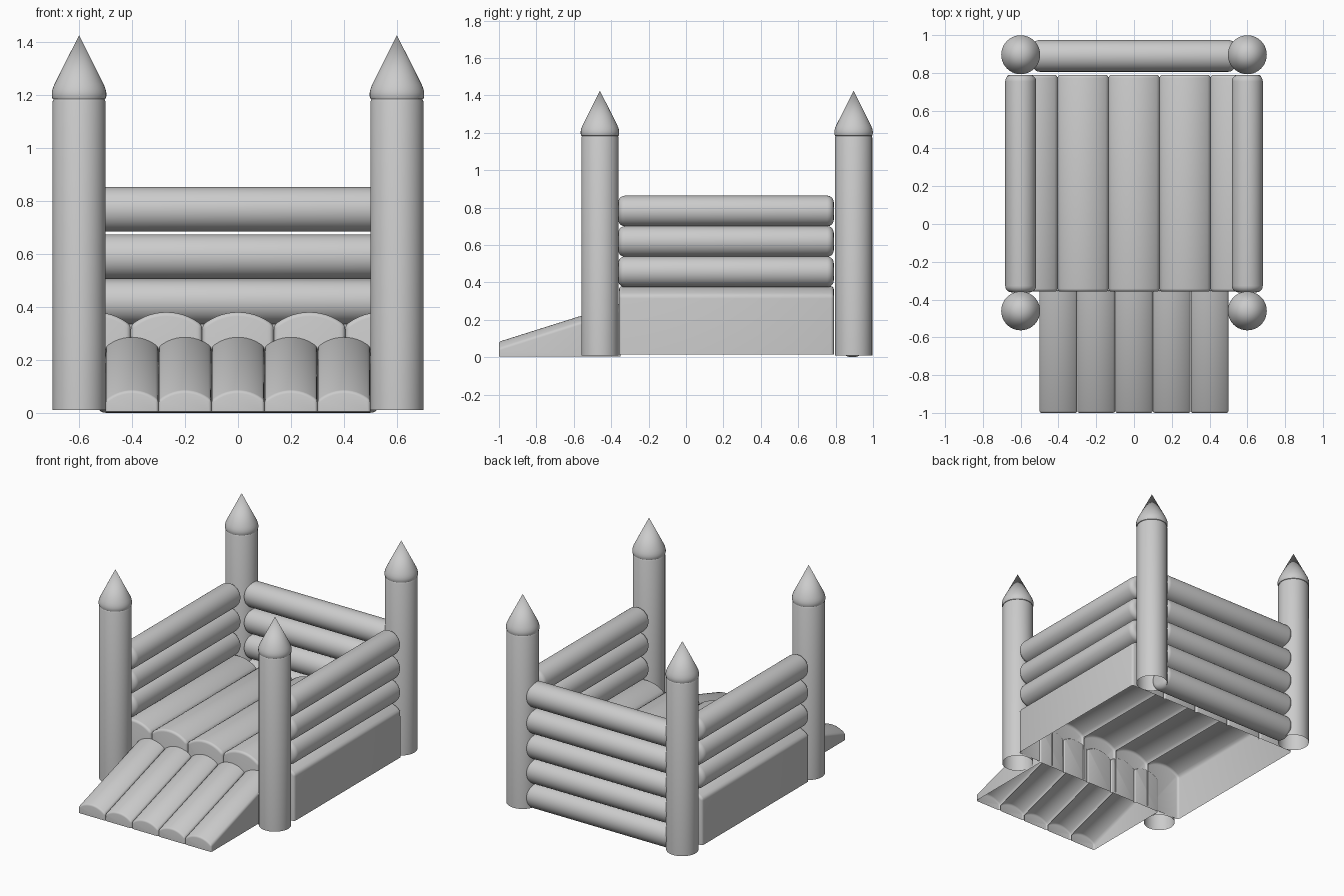
import bpy, bmesh
from math import radians, sin, cos, asin, pi

if "Cube" in bpy.data.objects:
    bpy.data.objects.remove(bpy.data.objects["Cube"])


def finish(bm, name):
    mesh = bpy.data.meshes.new(name)
    bm.to_mesh(mesh)
    bm.free()
    ob = bpy.data.objects.new(name, mesh)
    bpy.context.collection.objects.link(ob)
    bpy.ops.object.select_all(action='DESELECT')
    bpy.context.view_layer.objects.active = ob
    ob.select_set(True)
    bpy.ops.object.shade_smooth_by_angle(angle=radians(35))
    return ob


def lathe(name, profile, place, n=40):
    """Revolve (radius, height) pairs; place maps local xyz into the scene."""
    bm = bmesh.new()
    rings = []
    for r, h in profile:
        if r == 0:
            rings.append([bm.verts.new(place(0, 0, h))] * n)
        else:
            rings.append([bm.verts.new(place(r * cos(2 * pi * i / n), r * sin(2 * pi * i / n), h))
                          for i in range(n)])
    for a, b in zip(rings, rings[1:]):
        for i in range(n):
            j = (i + 1) % n
            vs = list(dict.fromkeys([a[i], a[j], b[j], b[i]]))
            bm.faces.new(vs)
    bmesh.ops.recalc_face_normals(bm, faces=bm.faces)
    return finish(bm, name)


def roll_profile(r, a, b, round_r=0.035):
    """Cylinder outline from a to b with rounded end rims."""
    arc = [(r - round_r + round_r * sin(t), round_r * (1 - cos(t)))
           for t in [k * pi / 10 for k in range(6)]]
    return ([(0, a)] + [(x, a + d) for x, d in arc]
            + [(x, b - d) for x, d in reversed(arc)] + [(0, b)])


def arched_pad(name, cx, half, y0, y1, z0, crown0, crown1, rise, bevel, outer):
    """Open-bottomed pad with an arched top; only its exposed side is kept."""
    bm = bmesh.new()
    rad = (half * half + rise * rise) / (2 * rise)
    amax = asin(half / rad)
    n = 14
    ends = []
    for y, crown in ((y0, crown0), (y1, crown1)):
        ring = [bm.verts.new((cx - half, y, z0))]
        for i in range(n + 1):
            t = -amax + 2 * amax * i / n
            ring.append(bm.verts.new((cx + rad * sin(t), y, crown - rad * (1 - cos(t)))))
        ring.append(bm.verts.new((cx + half, y, z0)))
        ends.append(ring)
    a, b = ends
    bm.faces.new(a)
    bm.faces.new(b[::-1])
    for i in range(len(a) - 1):
        bm.faces.new((a[i], b[i], b[i + 1], a[i + 1]))
    bmesh.ops.recalc_face_normals(bm, faces=bm.faces)
    edges = [e for e in bm.edges if len(e.link_faces) == 2 and e.calc_face_angle() > radians(25)]
    bmesh.ops.bevel(bm, geom=edges, offset=bevel, segments=3, profile=0.5,
                    affect='EDGES', clamp_overlap=True)
    bm.normal_update()
    inner = [f for f in bm.faces if abs(f.normal.x) > 0.99 and f.normal.x * outer < 0.5]
    bmesh.ops.delete(bm, geom=inner, context='FACES')
    return finish(bm, name)


# Corner towers with pointed caps
tower = [(0.1, 0.01), (0.1, 1.175), (0.095, 1.187), (0.085, 1.19), (0, 1.19)]
cap = [(0, 1.182), (0.092, 1.182), (0.1, 1.185), (0.103, 1.195), (0.103, 1.208),
       (0.1, 1.222), (0.094, 1.238), (0.0, 1.425)]
for side, x in (("left", -0.6), ("right", 0.6)):
    for end, y in (("front", -0.46), ("back", 0.896)):
        at = lambda u, v, h, x=x, y=y: (x + u, y + v, h)
        lathe(f"{end}_{side}_tower", tower, at)
        lathe(f"{end}_{side}_tower_cap", cap, at)

    # Side wall rolls
    for k, z in enumerate((0.457, 0.619, 0.782)):
        lathe(f"{side}_wall_roll_{k + 1}", roll_profile(0.082, -0.362, 0.79),
              lambda u, v, h, x=x, z=z: (x + u, h, z + v))

# Back wall rolls
for k, z in enumerate((0.084, 0.251, 0.419, 0.589, 0.768)):
    lathe(f"back_wall_roll_{k + 1}", roll_profile(0.084, -0.535, 0.535),
          lambda u, v, h, z=z: (h, 0.89 + u, z + v))

# Bouncing floor and entry ramp, five arched pads each
for i in range(-2, 3):
    outer = {-2: -1, 2: 1}.get(i, 0)
    arched_pad(f"floor_pad_{i + 3}", i * 0.27, 0.135, -0.358, 0.79, 0.015,
               0.38, 0.38, 0.05, 0.016, outer)
    arched_pad(f"ramp_pad_{i + 3}", i * 0.2, 0.0995, -1.0, -0.35, 0.004,
               0.083, 0.288, 0.037, 0.01, outer)
